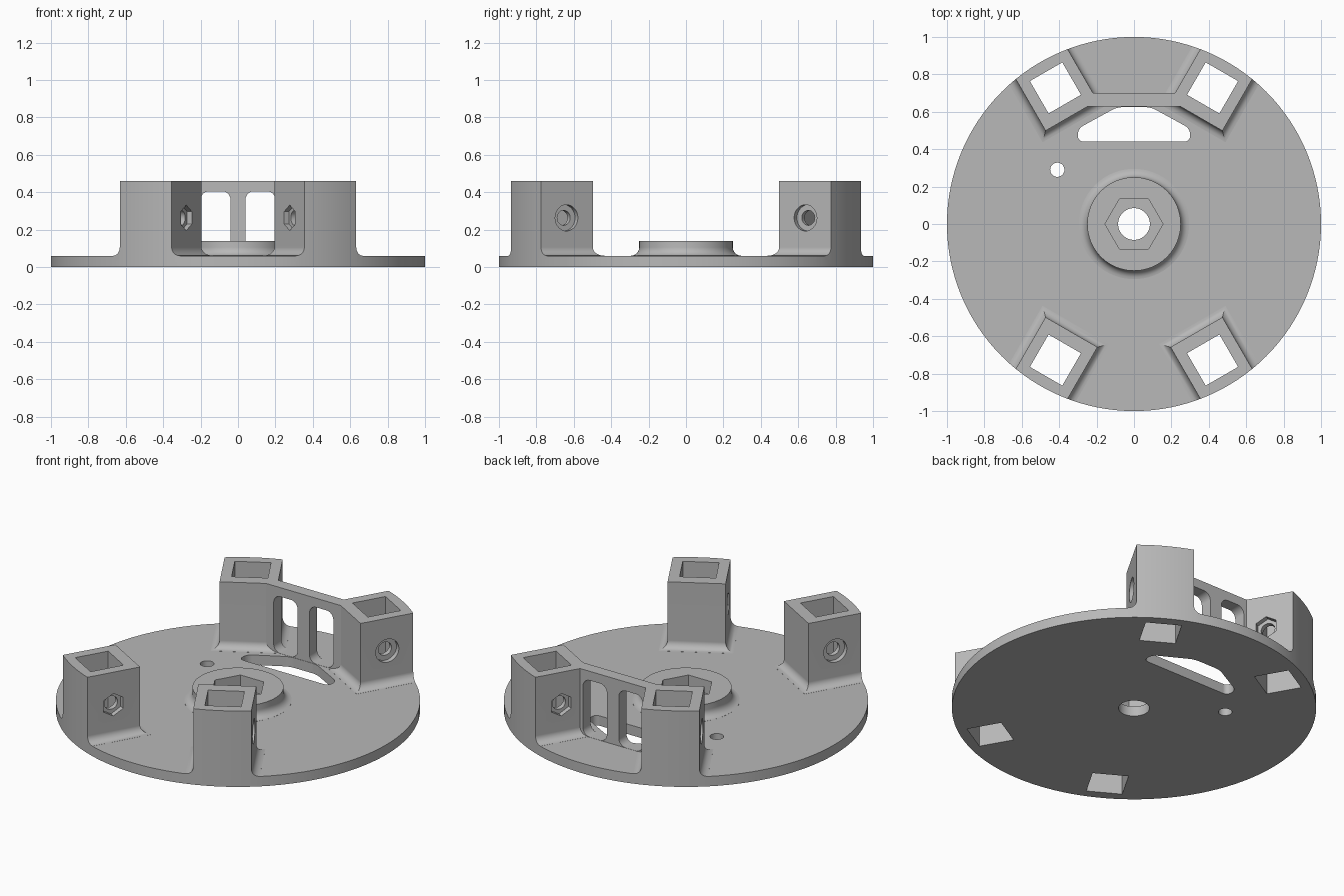
import bpy, bmesh
from math import sin, cos, pi, radians
from mathutils import Matrix

cube = bpy.data.objects.get("Cube")
if cube:
    bpy.data.objects.remove(cube, do_unlink=True)

grey = bpy.data.materials.new("light grey")
grey.use_nodes = True
grey.diffuse_color = (0.48, 0.48, 0.48, 1)
grey.node_tree.nodes["Principled BSDF"].inputs["Base Color"].default_value = (0.48, 0.48, 0.48, 1)

PLATE, TOP, HUB, FILLET = 0.06, 0.46, 0.14, 0.045


def ring(r, n=64, phase=0.0):
    return [(r * cos(phase + 2 * pi * i / n), r * sin(phase + 2 * pi * i / n)) for i in range(n)]


def rect(x0, x1, y0, y1):
    return [(x0, y0), (x1, y0), (x1, y1), (x0, y1)]


def loft(name, sections, matrix=Matrix(), corner=0.0):
    """Closed solid through (outline, height) sections, optionally with rounded upright edges."""
    bm = bmesh.new()
    rows = [[bm.verts.new((x, y, z)) for x, y in pts] for pts, z in sections]
    n = len(rows[0])
    for low, high in zip(rows, rows[1:]):
        for i in range(n):
            j = (i + 1) % n
            bm.faces.new((low[i], low[j], high[j], high[i]))
    bm.faces.new(rows[0][::-1])
    bm.faces.new(rows[-1])
    if corner:
        upright = [e for e in bm.edges if abs(e.verts[0].co.z - e.verts[1].co.z) > 1e-4]
        bmesh.ops.bevel(bm, geom=upright, offset=corner, segments=6, profile=0.5, affect='EDGES')
    bm.transform(matrix)
    bmesh.ops.recalc_face_normals(bm, faces=bm.faces)
    mesh = bpy.data.meshes.new(name)
    bm.to_mesh(mesh)
    bm.free()
    mesh.materials.append(grey)
    ob = bpy.data.objects.new(name, mesh)
    bpy.context.collection.objects.link(ob)
    return ob


def prism(name, pts, z0, z1, matrix=Matrix(), corner=0.0):
    return loft(name, [(pts, z0), (pts, z1)], matrix, corner)


def combine(tool, operation):
    """Apply a boolean to the body and discard the tool."""
    mod = body.modifiers.new(operation, 'BOOLEAN')
    mod.operation, mod.solver, mod.object = operation, 'EXACT', tool
    bpy.context.view_layer.objects.active = body
    bpy.ops.object.modifier_apply(modifier=mod.name)
    bpy.data.objects.remove(tool, do_unlink=True)


def flare(outline, height):
    """Sections of an upright with a concave fillet where it meets the plate."""
    out = [(outline(FILLET), PLATE - 0.03)]
    for i in range(7):
        a = pi / 2 * i / 6
        out.append((outline(FILLET * (1 - sin(a))), PLATE + FILLET * (1 - cos(a)) + 0.0005))
    return out + [(outline(0), height)]


# Base plate, oversized until the final round trim
body = prism("round_mount_plate", ring(1.15, 96), 0, PLATE)

# Hub and back wall
combine(loft("hub", flare(lambda o: ring(0.25 + o, 96), HUB)), 'UNION')
combine(prism("back_wall", rect(-0.26, 0.26, 0.627, 0.70), 0.03, TOP), 'UNION')

# Four square posts set radially
posts = [(-60, 1), (60, -1), (120, 1), (240, -1)]
for angle, side in posts:
    turn = Matrix.Rotation(radians(angle), 4, 'Z')
    combine(loft("post", flare(lambda o: rect(0.668 - o, 1.1, -0.16 - o, 0.16 + o), TOP), turn), 'UNION')

# Trim everything to the plate's round edge
combine(prism("trim", ring(1.0, 128), -0.2, 1), 'INTERSECT')

# Post sockets, screw holes, round recess outside and nut recess inside
for angle, side in posts:
    turn = Matrix.Rotation(radians(angle), 4, 'Z')
    combine(prism("socket", rect(0.74, 0.94, -0.1, 0.1), -0.1, 1, turn), 'DIFFERENCE')
    across = turn @ Matrix.Translation((0.83, 0, 0.263)) @ Matrix.Rotation(-side * pi / 2, 4, 'X')
    combine(prism("screw_hole", ring(0.04, 32), -0.3, 0.3, across), 'DIFFERENCE')
    combine(prism("screw_recess", ring(0.07, 40), 0.13, 0.3, across), 'DIFFERENCE')
    combine(prism("nut_recess", ring(0.068, 6, pi / 2), -0.3, -0.13, across), 'DIFFERENCE')

# Centre bore, hexagon pocket and small locating hole
combine(prism("bore", ring(0.085, 48), -0.1, 1), 'DIFFERENCE')
combine(prism("hex_pocket", ring(0.155, 6), PLATE, 1), 'DIFFERENCE')
combine(prism("locating_hole", ring(0.038, 32), -0.1, 0.3, Matrix.Translation((-0.41, 0.29, 0))), 'DIFFERENCE')

# Slot in front of the back wall
half = [(0.30, 0.44), (0.30, 0.51), (0.09, 0.625)]
slot = half + [(-x, y) for x, y in reversed(half)]
combine(prism("slot", slot, -0.1, 0.2, corner=0.03), 'DIFFERENCE')

# Two rounded windows in the back wall
upright = Matrix.Rotation(pi / 2, 4, 'X')
for x0, x1 in ((-0.2, -0.04), (0.04, 0.2)):
    combine(prism("window", rect(x0, x1, PLATE + 0.001, 0.405), -0.72, -0.61, upright, 0.045), 'DIFFERENCE')

# Smooth curved surfaces, crisp edges
bpy.ops.object.select_all(action='DESELECT')
body.select_set(True)
bpy.context.view_layer.objects.active = body
bpy.ops.object.shade_smooth_by_angle(angle=radians(28))
body.modifiers.new("even_shading", 'WEIGHTED_NORMAL').keep_sharp = True
